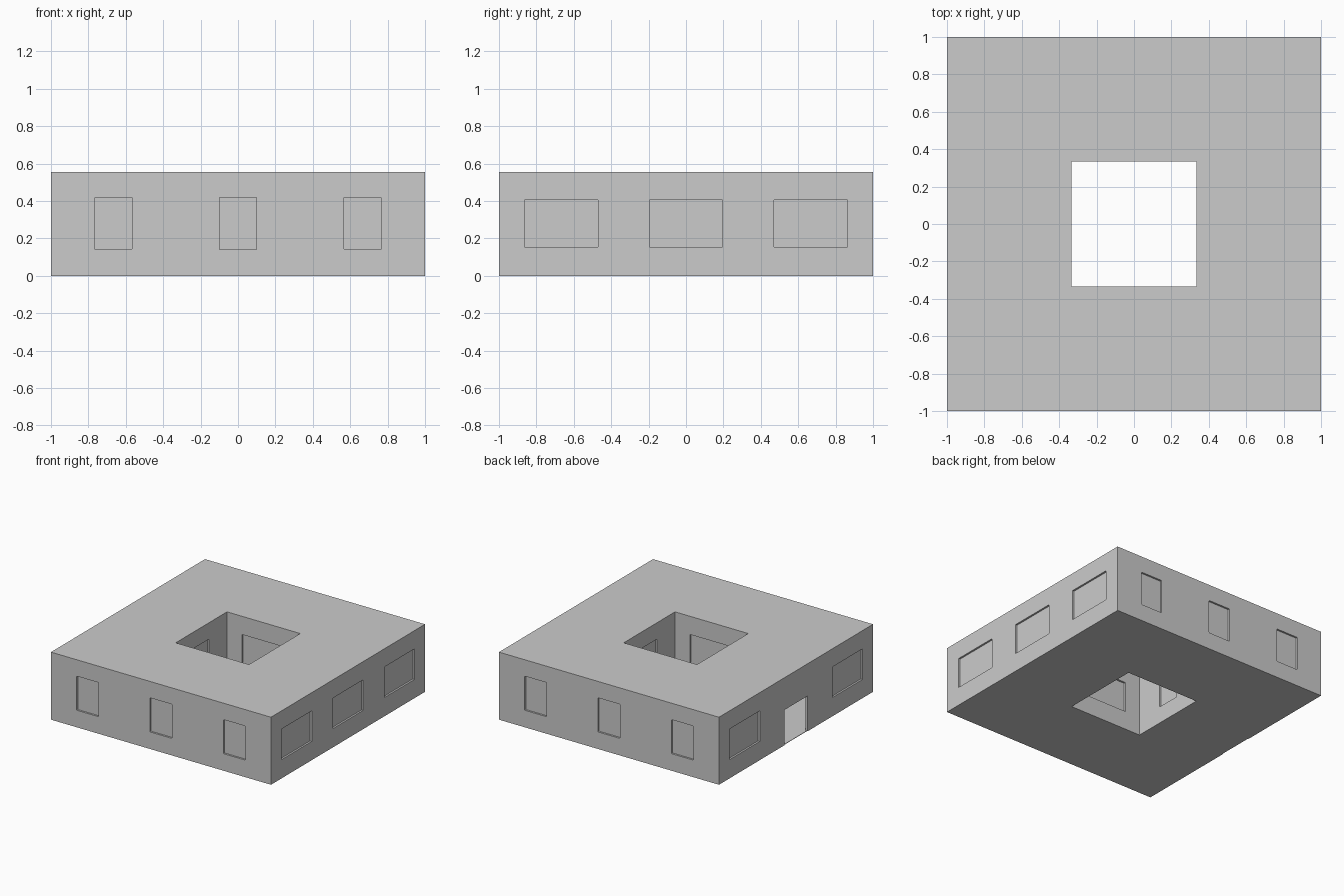
import bpy, bmesh, math
from mathutils import Matrix, Vector

if "Cube" in bpy.data.objects:
    bpy.data.objects.remove(bpy.data.objects["Cube"])

H = 0.555        # building height
OUT = 1.0        # half width of the building
YARD = 0.333     # half width of the courtyard
WALL = 0.02      # wall thickness
PANE = 0.015     # how far the panes sit back


def box(name, lo, hi, turn=0.0, round_r=0.0):
    """Axis-aligned box, turned about z; round_r rounds edges along local y."""
    bm = bmesh.new()
    bmesh.ops.create_cube(bm, size=1)
    lo, hi = Vector(lo), Vector(hi)
    bmesh.ops.scale(bm, vec=hi - lo, verts=bm.verts)
    bmesh.ops.translate(bm, vec=(lo + hi) / 2, verts=bm.verts)
    if round_r:
        edges = [e for e in bm.edges
                 if abs((e.verts[0].co - e.verts[1].co).normalized().y) > 0.9]
        bmesh.ops.bevel(bm, geom=edges, offset=round_r, segments=2,
                        profile=0.5, affect='EDGES')
    bmesh.ops.rotate(bm, cent=(0, 0, 0), verts=bm.verts,
                     matrix=Matrix.Rotation(math.radians(turn), 3, 'Z'))
    me = bpy.data.meshes.new(name)
    bm.to_mesh(me)
    bm.free()
    ob = bpy.data.objects.new(name, me)
    bpy.context.collection.objects.link(ob)
    return ob


def cut(target, cutter):
    """Subtract the cutter, apply, and remove it."""
    mod = target.modifiers.new("cut", 'BOOLEAN')
    mod.operation, mod.solver, mod.object = 'DIFFERENCE', 'EXACT', cutter
    bpy.context.view_layer.objects.active = target
    bpy.ops.object.modifier_apply(modifier=mod.name)
    bpy.data.objects.remove(cutter, do_unlink=True)


def ring(name, outer, inner, z0, z1):
    ob = box(name, (-outer, -outer, z0), (outer, outer, z1))
    cut(ob, box("hole", (-inner, -inner, z0 - 0.1), (inner, inner, z1 + 0.1)))
    return ob


# Outer walls, courtyard walls and roof, hollow inside
shell = ring("walls_and_roof", OUT, YARD, 0, H)
cut(shell, ring("room", OUT - WALL, YARD + WALL, -0.1, H - WALL))

# Thin floor slab, visible through the doorway
ring("floor", OUT - 0.005, YARD + 0.005, 0, 0.004)

NARROW = dict(w=0.1, z0=0.14, z1=0.42, r=0.006)
WIDE = dict(w=0.196, z0=0.154, z1=0.405, r=0.0)


def window(name, kind, u, turn, face, inward):
    """Opening and pane in the wall at local y = face, turned about z."""
    w, z0, z1 = kind["w"], kind["z0"], kind["z1"]
    # Opening right through the wall
    a, b = sorted((face - inward * 0.02, face + inward * (WALL + 0.02)))
    cut(shell, box("opening", (u - w, a, z0), (u + w, b, z1), turn, kind["r"]))
    # Pane set back in the opening
    a, b = sorted((face + inward * PANE, face + inward * (PANE + 0.004)))
    g = 0.002
    box(name, (u - w - g, a, z0 - g), (u + w + g, b, z1 + g), turn)


# Three windows per outer side (the left side has a door in the middle),
# one window per courtyard side
for side, turn in (("front", 0), ("right", 90), ("back", 180), ("left", 270)):
    across = side in ("front", "back")
    for i in (-1, 0, 1):
        if side == "left" and i == 0:
            continue
        window(f"{side}_window_pane_{i + 2}", NARROW if across else WIDE,
               i * 2 / 3, turn, -OUT, 1)
    window(f"courtyard_{side}_window_pane", WIDE if across else NARROW,
           0, turn, -YARD, -1)

# Open doorway on the left side
cut(shell, box("doorway", (-OUT - 0.05, -0.15, -0.1), (-OUT + 0.05, 0.15, 0.29)))
